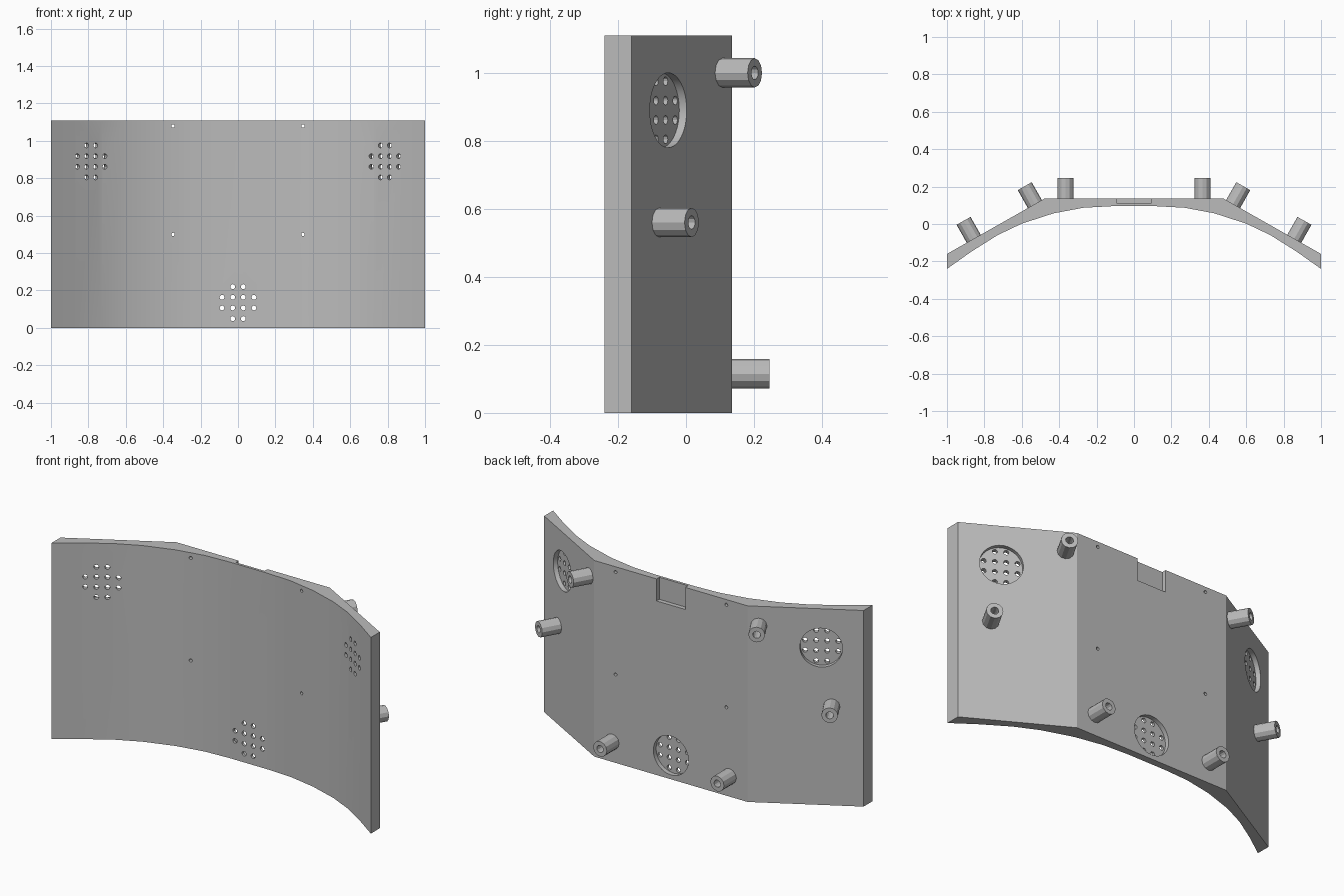
import bpy, bmesh, math
from mathutils import Vector, Matrix

if "Cube" in bpy.data.objects:
    bpy.data.objects.remove(bpy.data.objects["Cube"])

grey = bpy.data.materials.new("mid grey")
grey.diffuse_color = (0.5, 0.5, 0.5, 1)
grey.use_nodes = True
grey.node_tree.nodes["Principled BSDF"].inputs["Base Color"].default_value = grey.diffuse_color

H = 1.11                                  # panel height
EDGE = Vector((0.48, 0.135, 0))           # bend between middle and wing
WING = (Vector((1.0, -0.16, 0)) - EDGE).normalized()
NORMAL = Vector((-WING.y, WING.x, 0))     # outward direction of the right wing
BACK = Vector((0, 1, 0))


def flip(v, s):
    return Vector((v.x * s, v.y, v.z))


def on_wing(x, z):
    p = EDGE + WING * ((x - EDGE.x) / WING.x)
    return Vector((p.x, p.y, z))


def add_object(name, bm):
    bmesh.ops.recalc_face_normals(bm, faces=bm.faces)
    me = bpy.data.meshes.new(name)
    bm.to_mesh(me)
    bm.free()
    me.materials.append(grey)
    ob = bpy.data.objects.new(name, me)
    bpy.context.collection.objects.link(ob)
    return ob


def frame(origin, axis):
    # local x runs sideways, local y up, local z along the axis
    z = axis.normalized()
    y = Vector((0, 0, 1))
    x = y.cross(z)
    return Matrix.Translation(origin) @ Matrix((x, y, z)).transposed().to_4x4()


def add_cylinder(bm, m, r, z0, z1, sides):
    bmesh.ops.create_cone(bm, cap_ends=True, segments=sides, radius1=r, radius2=r,
                          depth=z1 - z0, matrix=m @ Matrix.Translation((0, 0, (z0 + z1) / 2)))


# Curved panel: bowed front, three flat faces behind
half = [(1, -0.24), (0.87, -0.148), (0.73, -0.06), (0.6, 0.002),
        (0.43, 0.057), (0.27, 0.087), (0.12, 0.095)]
front = [(-x, y) for x, y in half] + half[::-1]
outline = front + [(1, -0.16), (0.48, 0.135), (-0.48, 0.135), (-1, -0.16)]
bm = bmesh.new()
face = bm.faces.new([bm.verts.new((x, y, 0)) for x, y in outline])
top = bmesh.ops.extrude_face_region(bm, geom=[face])
bmesh.ops.translate(bm, vec=(0, 0, H),
                    verts=[v for v in top["geom"] if isinstance(v, bmesh.types.BMVert)])
panel = add_object("curved_panel", bm)

# Round recesses and the top notch
seats = [frame(Vector((0, 0.135, 0.135)), BACK)]
for s in (-1, 1):
    seats.append(frame(flip(on_wing(0.81, 0.89), s), flip(NORMAL, s)))
recess = bmesh.new()
for m in seats:
    add_cylinder(recess, m, 0.11, -0.025, 0.05, 48)
bmesh.ops.create_cube(recess, size=1, matrix=Matrix.Translation((0, 0.16, H))
                      @ Matrix.Diagonal((0.18, 0.1, 0.25, 1)))

# Grille holes in the recesses and the screw holes
holes = bmesh.new()
for m in seats:
    for i in range(4):
        for j in range(4):
            if i in (1, 2) or j in (1, 2):
                off = Matrix.Translation(((i - 1.5) * 0.057, (j - 1.5) * 0.057, 0))
                add_cylinder(holes, m @ off, 0.013, -0.15, 0.02, 12)
for s in (-1, 1):
    for z in (0.5, 1.08):
        add_cylinder(holes, frame(Vector((0.347 * s, 0.135, z)), BACK), 0.009, -0.15, 0.05, 12)

for name, bm in (("recess_cutter", recess), ("hole_cutter", holes)):
    cutter = add_object(name, bm)
    cutter.hide_render = True
    mod = panel.modifiers.new(name, 'BOOLEAN')
    mod.operation = 'DIFFERENCE'
    mod.solver = 'EXACT'
    mod.object = cutter
    bpy.context.view_layer.objects.active = panel
    bpy.ops.object.modifier_apply(modifier=name)
    bpy.data.objects.remove(cutter)

bpy.ops.object.select_all(action='DESELECT')
panel.select_set(True)
bpy.context.view_layer.objects.active = panel
bpy.ops.object.shade_smooth_by_angle(angle=math.radians(18))


# Hollow mounting posts
def post(name, m):
    bm = bmesh.new()
    n = 12
    # inner floor, inner rim, outer rim, outer foot
    rings = [[bm.verts.new(m @ Vector((r * math.cos(2 * math.pi * k / n),
                                       r * math.sin(2 * math.pi * k / n), z)))
              for k in range(n)]
             for r, z in ((0.02, 0.002), (0.02, 0.11), (0.043, 0.11), (0.043, -0.004))]
    for a, b in zip(rings, rings[1:]):
        for k in range(n):
            bm.faces.new((a[k], a[(k + 1) % n], b[(k + 1) % n], b[k]))
    bm.faces.new(rings[0])
    bm.faces.new(rings[-1])
    add_object(name, bm)


for s, side in ((-1, "left"), (1, "right")):
    post(side + "_lower_post", frame(Vector((0.367 * s, 0.135, 0.115)), BACK))
    post(side + "_upper_post", frame(flip(on_wing(0.53, 1.0), s), flip(NORMAL, s)))
    post(side + "_outer_post", frame(flip(on_wing(0.857, 0.56), s), flip(NORMAL, s)))
